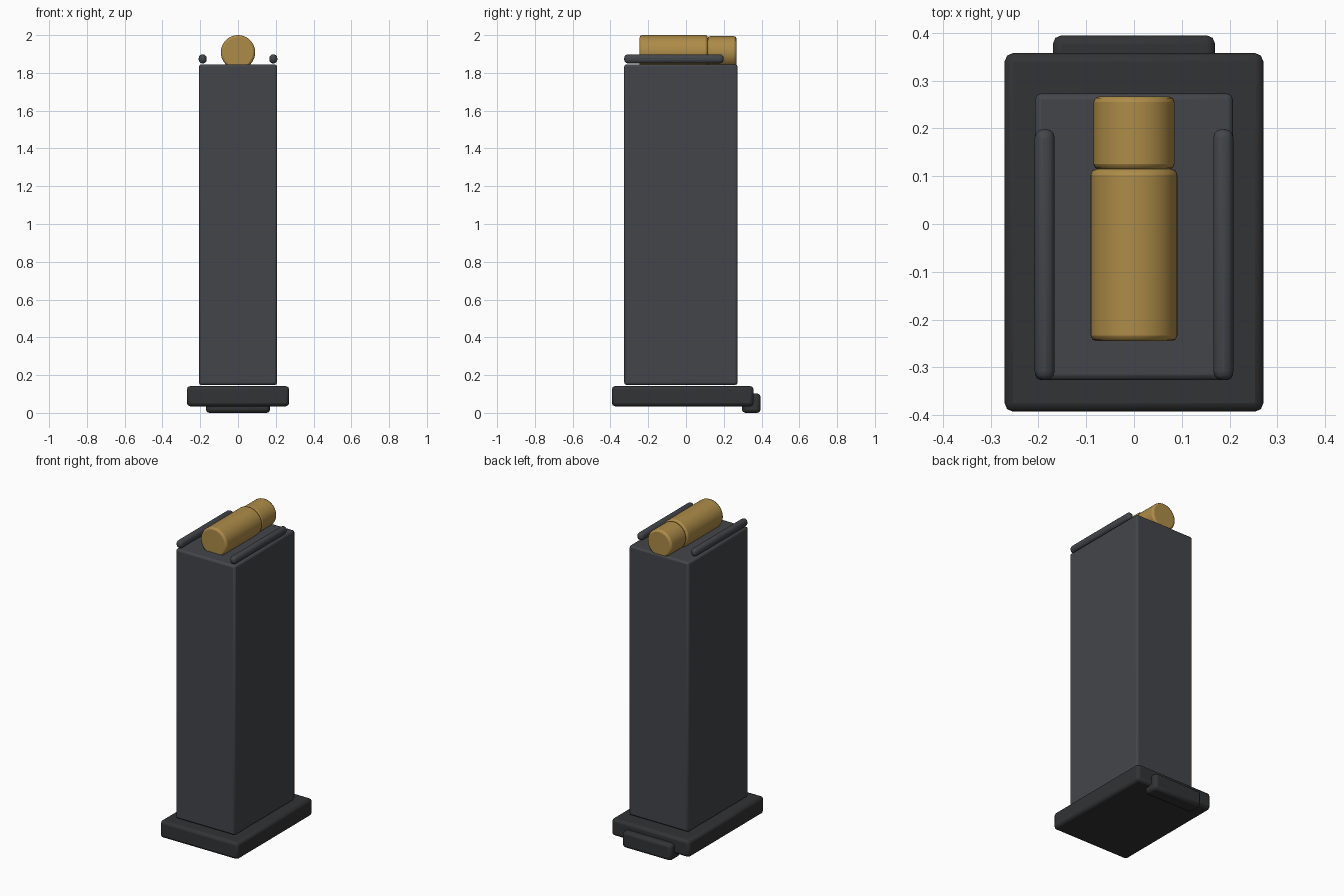
import bpy, math

if "Cube" in bpy.data.objects:
    bpy.data.objects.remove(bpy.data.objects["Cube"])


def material(name, rgb):
    m = bpy.data.materials.new(name)
    m.diffuse_color = (*rgb, 1)
    m.use_nodes = True
    m.node_tree.nodes["Principled BSDF"].inputs["Base Color"].default_value = m.diffuse_color
    return m


STEEL = material("dark_steel", (0.055, 0.06, 0.068))
POLYMER = material("black_polymer", (0.032, 0.033, 0.035))
BRASS = material("brass", (0.42, 0.26, 0.065))


def finish(ob, name, mat, bevel, segments):
    ob.name = name
    bpy.ops.object.transform_apply(location=False, rotation=True, scale=True)
    ob.data.materials.append(mat)
    mod = ob.modifiers.new("edge_bevel", "BEVEL")
    mod.width = bevel
    mod.segments = segments
    mod.limit_method = "ANGLE"
    mod.angle_limit = math.radians(30)
    bpy.ops.object.shade_smooth_by_angle(angle=math.radians(30))
    return ob


def box(name, lo, hi, mat, bevel, segments=2):
    bpy.ops.mesh.primitive_cube_add(
        size=1, location=[(a + b) / 2 for a, b in zip(lo, hi)])
    ob = bpy.context.object
    ob.scale = [b - a for a, b in zip(lo, hi)]
    return finish(ob, name, mat, bevel, segments)


def rod(name, radius, y0, y1, z, mat, bevel):
    bpy.ops.mesh.primitive_cylinder_add(
        vertices=48, radius=radius, depth=y1 - y0,
        location=(0, (y0 + y1) / 2, z), rotation=(math.pi / 2, 0, 0))
    return finish(bpy.context.object, name, mat, bevel, 2)


# Tall housing, base plate and rear tab
box("housing", (-0.207, -0.327, 0.148), (0.207, 0.273, 1.845), STEEL, 0.012)
box("base_plate", (-0.271, -0.393, 0.035), (0.271, 0.358, 0.142), POLYMER, 0.018)
box("base_tab", (-0.17, 0.296, 0.0), (0.17, 0.395, 0.103), POLYMER, 0.018)

# Rounded guide rails on both sides of the top
for side, sx in (("left", -1), ("right", 1)):
    x = sx * 0.187
    box(side + "_rail", (x - 0.021, -0.327, 1.850), (x + 0.021, 0.199, 1.898),
        STEEL, 0.019, 3)

# Brass cylinder lying on top, with a slightly thinner rear section
rod("brass_front", 0.091, -0.245, 0.115, 1.909, BRASS, 0.012)
rod("brass_rear", 0.085, 0.114, 0.267, 1.909, BRASS, 0.012)
